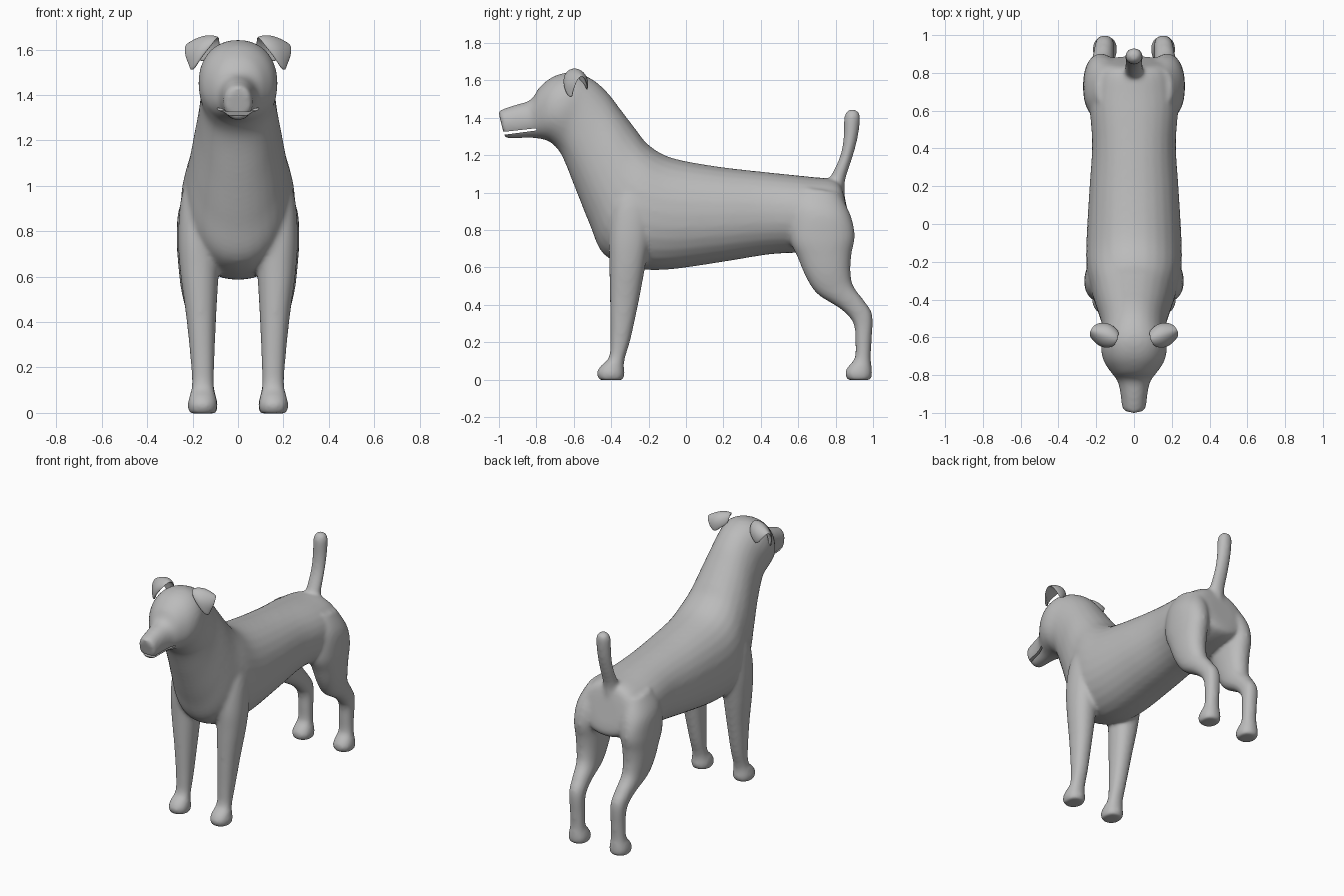
import bpy, bmesh, math
from mathutils import Vector

coat = bpy.data.materials.new("grey_coat")
coat.diffuse_color = (0.5, 0.5, 0.5, 1)
SEG = 28


def spline(rows, sub=5):
    """Catmull-Rom interpolation of ring descriptions."""
    out = []
    for i in range(len(rows) - 1):
        a, b, c, d = (rows[min(max(i + k, 0), len(rows) - 1)] for k in (-1, 0, 1, 2))
        for s in range(sub):
            t = s / sub
            out.append([0.5 * (2 * q + (r - p) * t + (2 * p - 5 * q + 4 * r - u) * t * t
                               + (3 * q - p - 3 * r + u) * t ** 3)
                        for p, q, r, u in zip(a, b, c, d)])
    return out + [rows[-1]]


def loft(bm, rows, side=1, power=2.0):
    """Rows: x centre, half width, y and z of one profile edge, y and z of the other."""
    rings = []
    for xc, w, y1, z1, y2, z2 in spline(rows):
        ring = []
        for k in range(SEG):
            a = 2 * math.pi * k / SEG
            c, s = math.cos(a), math.sin(a)
            c = math.copysign(abs(c) ** (2 / power), c)
            s = math.copysign(abs(s) ** (2 / power), s)
            ring.append(bm.verts.new((side * (xc + w * c), (y1 + y2) / 2 + (y1 - y2) / 2 * s,
                                      (z1 + z2) / 2 + (z1 - z2) / 2 * s)))
        rings.append(ring)
    for r, q in zip(rings, rings[1:]):
        for k in range(SEG):
            bm.faces.new((r[k], r[(k + 1) % SEG], q[(k + 1) % SEG], q[k]))
    bm.faces.new(rings[0])
    bm.faces.new(rings[-1])


def make(name, bm):
    bmesh.ops.recalc_face_normals(bm, faces=bm.faces)
    me = bpy.data.meshes.new(name)
    bm.to_mesh(me)
    bm.free()
    me.materials.append(coat)
    ob = bpy.data.objects.new(name, me)
    bpy.context.collection.objects.link(ob)
    return ob


def finish(ob):
    """Apply the modifiers and shade smooth."""
    dg = bpy.context.evaluated_depsgraph_get()
    me = bpy.data.meshes.new_from_object(ob.evaluated_get(dg))
    ob.modifiers.clear()
    ob.data = me
    bpy.ops.object.select_all(action='DESELECT')
    ob.select_set(True)
    bpy.context.view_layer.objects.active = ob
    bpy.ops.object.shade_smooth_by_angle(angle=math.radians(40))


bm = bmesh.new()

# torso, neck, head and muzzle
loft(bm, [
    (0, .09, .845, .99, .885, .81), (0, .19, .805, 1.065, .87, .73),
    (0, .235, .66, 1.085, .68, .685), (0, .222, .40, 1.112, .45, .67),
    (0, .237, .15, 1.142, .20, .63), (0, .252, -.08, 1.187, -.10, .588),
    (0, .25, -.20, 1.255, -.28, .598), (0, .225, -.27, 1.34, -.44, .67),
    (0, .20, -.35, 1.445, -.515, .83), (0, .175, -.42, 1.535, -.595, 1.03),
    (0, .165, -.50, 1.605, -.665, 1.20), (0, .175, -.60, 1.643, -.72, 1.265),
    (0, .158, -.70, 1.625, -.76, 1.283), (0, .118, -.78, 1.567, -.80, 1.29),
    (0, .086, -.83, 1.497, -.84, 1.293), (0, .07, -.92, 1.467, -.90, 1.29),
    (0, .063, -.985, 1.445, -.96, 1.29), (0, .05, -1.003, 1.43, -.972, 1.305)], power=2.15)

# tail
loft(bm, [
    (0, .065, .73, 1.03, .85, .97), (0, .05, .775, 1.09, .85, 1.06),
    (0, .046, .825, 1.20, .888, 1.18), (0, .046, .842, 1.30, .918, 1.29),
    (0, .046, .845, 1.40, .932, 1.40), (0, .034, .858, 1.433, .922, 1.433),
    (0, .012, .88, 1.446, .90, 1.446)])

for side in (1, -1):
    # front legs and paws
    loft(bm, [
        (.14, .06, -.34, 1.10, -.22, 1.10), (.165, .085, -.39, .95, -.19, .95),
        (.172, .092, -.412, .78, -.19, .78), (.17, .085, -.41, .62, -.215, .62),
        (.162, .066, -.407, .42, -.252, .42), (.156, .052, -.405, .22, -.295, .22),
        (.155, .049, -.412, .12, -.325, .12), (.156, .058, -.455, .075, -.332, .075),
        (.156, .066, -.477, .04, -.328, .035), (.156, .062, -.47, .008, -.332, .008),
        (.156, .056, -.462, -.003, -.34, -.003)], side, 2.2)
    # hind legs and paws
    loft(bm, [
        (.14, .06, .62, 1.03, .82, 1.00), (.165, .095, .57, .92, .88, .88),
        (.175, .095, .555, .76, .903, .77), (.176, .088, .598, .65, .885, .67),
        (.175, .078, .645, .54, .88, .575), (.17, .066, .705, .455, .895, .50),
        (.162, .055, .83, .375, .95, .425), (.156, .050, .895, .30, .997, .345),
        (.153, .047, .905, .20, .992, .20), (.153, .048, .902, .115, .988, .115),
        (.154, .057, .87, .075, .992, .075), (.154, .066, .85, .04, .996, .035),
        (.154, .062, .857, .008, .992, .008), (.154, .056, .865, -.003, .985, -.003)], side, 2.2)

body = make("body", bm)
rem = body.modifiers.new("fuse", 'REMESH')
rem.mode = 'VOXEL'
rem.voxel_size = 0.011
sm = body.modifiers.new("blend", 'SMOOTH')
sm.factor = 0.5
sm.iterations = 14

# narrow wedge cut for the open mouth
bm = bmesh.new()
side_pts = [(-1.1, 1.298), (-.95, 1.312), (-.80, 1.332), (-.80, 1.344), (-.965, 1.326), (-1.1, 1.318)]
lip = [bm.verts.new((-.2, y, z)) for y, z in side_pts]
ext = bmesh.ops.extrude_face_region(bm, geom=[bm.faces.new(lip)])
bmesh.ops.translate(bm, vec=(.4, 0, 0), verts=[g for g in ext["geom"] if isinstance(g, bmesh.types.BMVert)])
cutter = make("mouth_cutter", bm)
cutter.hide_render = True
cut = body.modifiers.new("mouth", 'BOOLEAN')
cut.operation = 'DIFFERENCE'
cut.solver = 'EXACT'
cut.object = cutter
finish(body)
bpy.data.objects.remove(cutter)

# folded ears: base, rise, fold, flap, tip
ear_rows = [
    [(.08, -.57, 1.60), (.12, -.535, 1.575), (.16, -.53, 1.53)],
    [(.08, -.585, 1.645), (.14, -.525, 1.635), (.205, -.525, 1.59)],
    [(.085, -.62, 1.66), (.145, -.59, 1.68), (.235, -.56, 1.635)],
    [(.11, -.655, 1.625), (.175, -.65, 1.62), (.24, -.59, 1.58)],
    [(.165, -.65, 1.56), (.19, -.635, 1.545), (.215, -.605, 1.53)],
    [(.19, -.625, 1.515), (.2, -.617, 1.51), (.208, -.61, 1.51)]]
for side, name in ((1, "left_ear"), (-1, "right_ear")):
    bm = bmesh.new()
    g = [[bm.verts.new((side * x, y, z)) for x, y, z in row] for row in ear_rows]
    for r, q in zip(g, g[1:]):
        for k in range(2):
            bm.faces.new((r[k], r[k + 1], q[k + 1], q[k]))
    ear = make(name, bm)
    sol = ear.modifiers.new("thickness", 'SOLIDIFY')
    sol.thickness = 0.016
    sol.offset = 0
    sub = ear.modifiers.new("round", 'SUBSURF')
    sub.levels = sub.render_levels = 3
    finish(ear)
